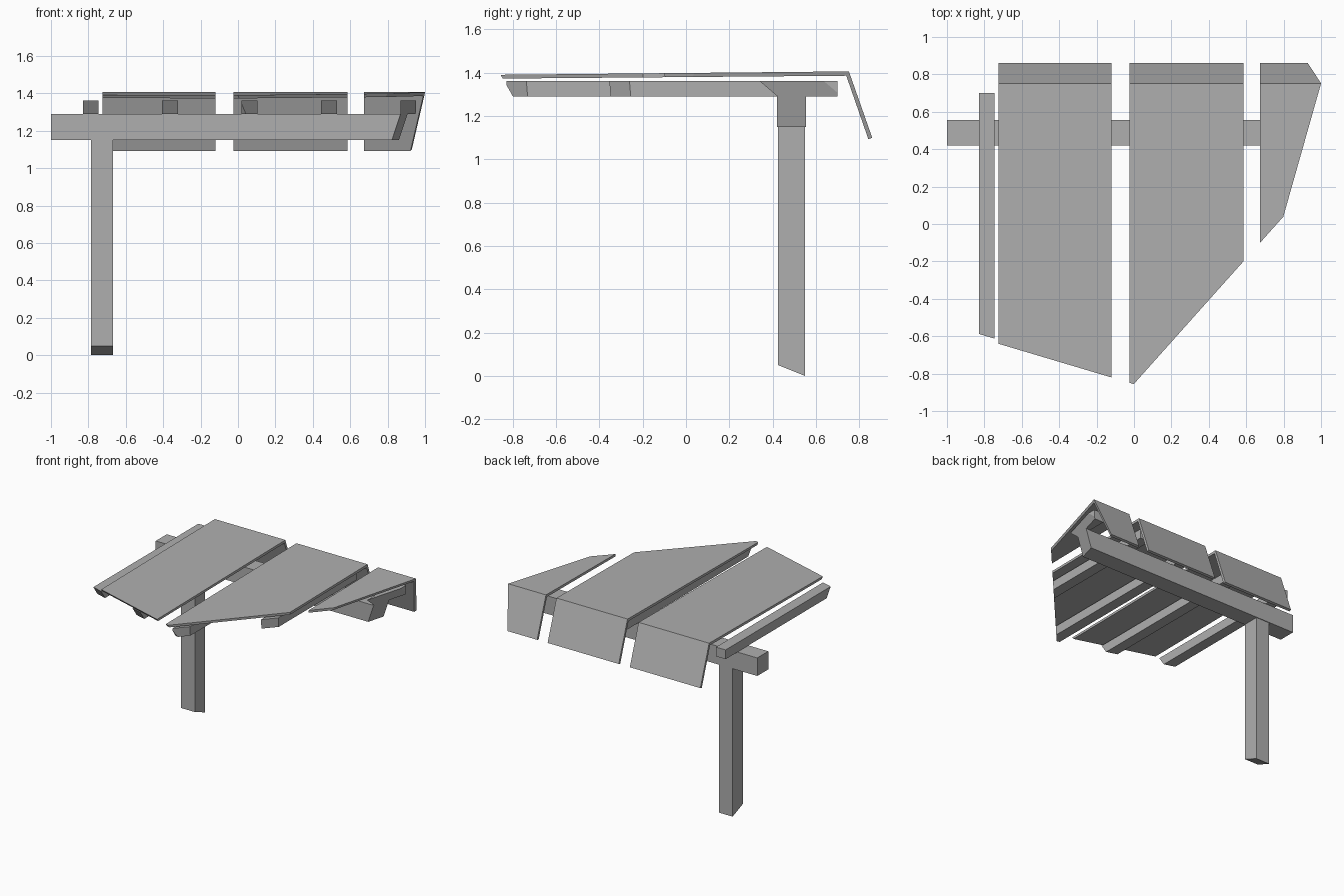
import bpy
import bmesh
from mathutils import Vector

cube = bpy.data.objects.get("Cube")
if cube:
    bpy.data.objects.remove(cube, do_unlink=True)

# One plain grey for the whole structure
grey = bpy.data.materials.new("plain grey")
grey.use_nodes = True
colour = (0.43, 0.43, 0.43, 1)
grey.diffuse_color = colour
grey.node_tree.nodes["Principled BSDF"].inputs["Base Color"].default_value = colour

# Slanted planes that trim the roof outline: (point, outward normal)
TRIMS = [
    ((-0.72, -0.64, 1.39), (-0.3, -1, -0.7)),     # front edge
    ((0.58, -0.205, 1.39), (1.12, -1, -0.08)),    # diagonal front corner
    ((0.79, 0.02, 1.39), (1, -0.28, -0.33)),      # left side
]


def extrude_x(name, profile, x0, x1, trim=True):
    """Extrude a (y, z) profile from x0 to x1 and trim it to the roof outline."""
    bm = bmesh.new()
    face = bm.faces.new([bm.verts.new((x0, y, z)) for y, z in profile])
    new = bmesh.ops.extrude_face_region(bm, geom=[face])["geom"]
    bmesh.ops.translate(bm, vec=(x1 - x0, 0, 0),
                        verts=[v for v in new if isinstance(v, bmesh.types.BMVert)])
    for point, normal in TRIMS if trim else []:
        cut = bmesh.ops.bisect_plane(
            bm, geom=bm.verts[:] + bm.edges[:] + bm.faces[:], plane_co=point,
            plane_no=Vector(normal).normalized(), clear_outer=True)["geom_cut"]
        edges = [e for e in cut if isinstance(e, bmesh.types.BMEdge)]
        if edges:
            bmesh.ops.holes_fill(bm, edges=edges)
    bmesh.ops.recalc_face_normals(bm, faces=bm.faces)
    mesh = bpy.data.meshes.new(name)
    bm.to_mesh(mesh)
    bm.free()
    mesh.materials.append(grey)
    obj = bpy.data.objects.new(name, mesh)
    bpy.context.collection.objects.link(obj)
    return obj


def box_profile(y0, y1, z0, z1):
    return [(y0, z0), (y1, z0), (y1, z1), (y0, z1)]


# Post with a slanted foot, and the beam on top of it
extrude_x("post", [(0.425, 0.05), (0.55, 0), (0.55, 1.15), (0.425, 1.15)],
          -0.785, -0.668, trim=False)
extrude_x("beam", box_profile(0.42, 0.555, 1.15, 1.29), -1, 1.1)

# Rafters across the beam
for i in range(5):
    x = -0.83 + i * 0.425
    extrude_x(f"rafter_{i + 1}", box_profile(-1.2, 0.70, 1.29, 1.362), x, x + 0.083)

# Roof boards, each folded down at the back
board = [(-1.2, 1.37), (0.74, 1.386), (0.842, 1.093),
         (0.86, 1.099), (0.752, 1.406), (-1.2, 1.387)]
for i, (x0, x1) in enumerate([(-0.725, -0.12), (-0.025, 0.585), (0.675, 1.2)]):
    extrude_x(f"roof_board_{i + 1}", board, x0, x1)
